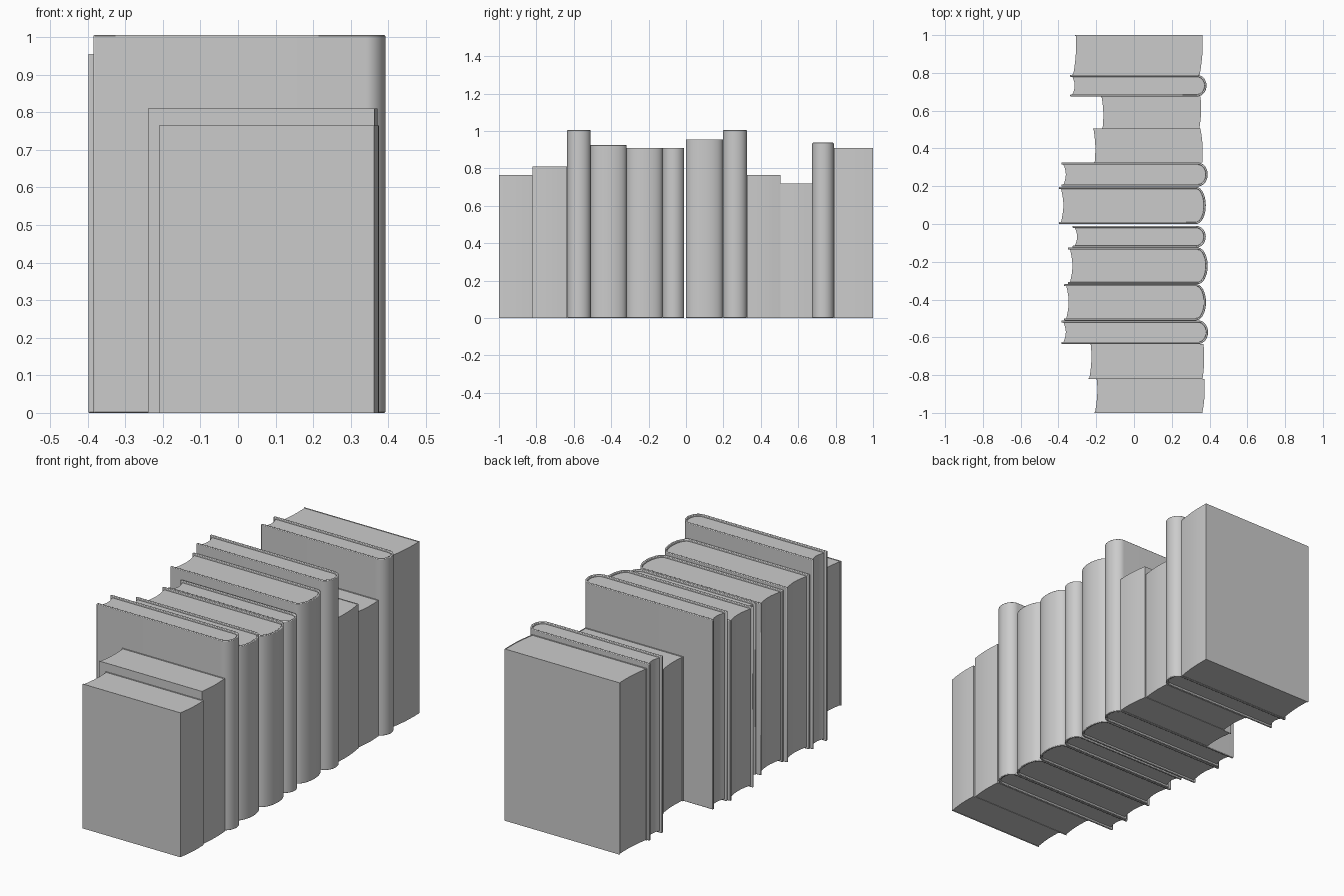
import bpy, bmesh, math

if "Cube" in bpy.data.objects:
    bpy.data.objects.remove(bpy.data.objects["Cube"])


def prism(name, pts, z0, z1, bevel=0.0):
    """Extrude a closed xy outline between two heights."""
    bm = bmesh.new()
    face = bm.faces.new([bm.verts.new((x, y, z0)) for x, y in pts])
    res = bmesh.ops.extrude_face_region(bm, geom=[face])
    top = [v for v in res["geom"] if isinstance(v, bmesh.types.BMVert)]
    bmesh.ops.translate(bm, verts=top, vec=(0, 0, z1 - z0))
    bmesh.ops.recalc_face_normals(bm, faces=bm.faces)
    mesh = bpy.data.meshes.new(name)
    bm.to_mesh(mesh)
    bm.free()
    ob = bpy.data.objects.new(name, mesh)
    bpy.context.collection.objects.link(ob)
    bpy.ops.object.select_all(action='DESELECT')
    ob.select_set(True)
    bpy.context.view_layer.objects.active = ob
    bpy.ops.object.shade_smooth_by_angle(angle=math.radians(35))
    if bevel:
        m = ob.modifiers.new("soft_edges", 'BEVEL')
        m.width, m.segments = bevel, 2
        m.limit_method, m.angle_limit = 'ANGLE', math.radians(50)
    return ob


def round_spine(y0, y1, xs, depth, n=20):
    """Half ellipse from (xs, y0) out to xs + depth and back to (xs, y1)."""
    c, h = (y0 + y1) / 2, (y1 - y0) / 2
    angles = [math.pi * (i / n - 0.5) for i in range(n + 1)]
    return [(xs + depth * math.cos(a), c + h * math.sin(a)) for a in angles]


def bow(y0, y1, xa, xb, bulge, n=10):
    """Gently curved edge from (xa, y0) to (xb, y1)."""
    return [(xa + (xb - xa) * i / n + bulge * math.sin(math.pi * i / n),
             y0 + (y1 - y0) * i / n) for i in range(n + 1)]


def shell(outer, inner, xa, xb, y0, y1, t):
    """C-shaped cover outline wrapped around the pages."""
    return ([(xa, y0)] + outer + [(xb, y1), (xb, y1 - t)]
            + inner[::-1] + [(xa, y0 + t)])


def hardback(i, y0, y1, x0, x1, height):
    t, d = 0.011, 0.052
    xs = x1 - d
    inner = round_spine(y0 + t, y1 - t, xs, d - t)
    prism(f"hardback_cover_{i}",
          shell(round_spine(y0, y1, xs, d), inner, x0, x0, y0, y1, t),
          0, height, 0.003)
    fore = bow(y0 + t, y1 - t, x0 + 0.012, x0 + 0.012, 0.012)
    prism(f"hardback_pages_{i}", inner + fore[::-1], 0.01, height - 0.01)


def paperback(i, y0, y1, xa, xb, sa, sb, height):
    t = 0.004
    inner = bow(y0 + t, y1 - t, sa - t, sb - t, 0.006)
    prism(f"paperback_cover_{i}",
          shell(bow(y0, y1, sa, sb, 0.006), inner, xa, xb, y0, y1, t),
          0, height)
    fore = bow(y0 + t, y1 - t, xa + 0.004, xb + 0.004, 0.006)
    prism(f"paperback_pages_{i}", inner + fore[::-1], 0.002, height - 0.002)


# Paperbacks: y range, fore edge x at both sides, spine x at both sides, height
for i, b in enumerate([
        (-1.0, -0.82, -0.21, -0.20, 0.362, 0.373, 0.765),
        (-0.82, -0.635, -0.24, -0.232, 0.363, 0.368, 0.81),
        (0.325, 0.505, -0.212, -0.218, 0.362, 0.352, 0.765),
        (0.505, 0.675, -0.17, -0.175, 0.346, 0.352, 0.72),
        (0.79, 1.0, -0.325, -0.312, 0.348, 0.363, 0.91)], 1):
    paperback(i, *b)

# Hardbacks: y range, fore edge x, spine x, height
for i, b in enumerate([
        (-0.635, -0.51, -0.385, 0.392, 1.005),
        (-0.51, -0.318, -0.37, 0.381, 0.925),
        (-0.318, -0.125, -0.35, 0.39, 0.91),
        (-0.125, -0.01, -0.325, 0.38, 0.91),
        (0.0, 0.197, -0.398, 0.38, 0.955),
        (0.199, 0.325, -0.385, 0.39, 1.005),
        (0.675, 0.79, -0.338, 0.384, 0.937)], 1):
    hardback(i, *b)
